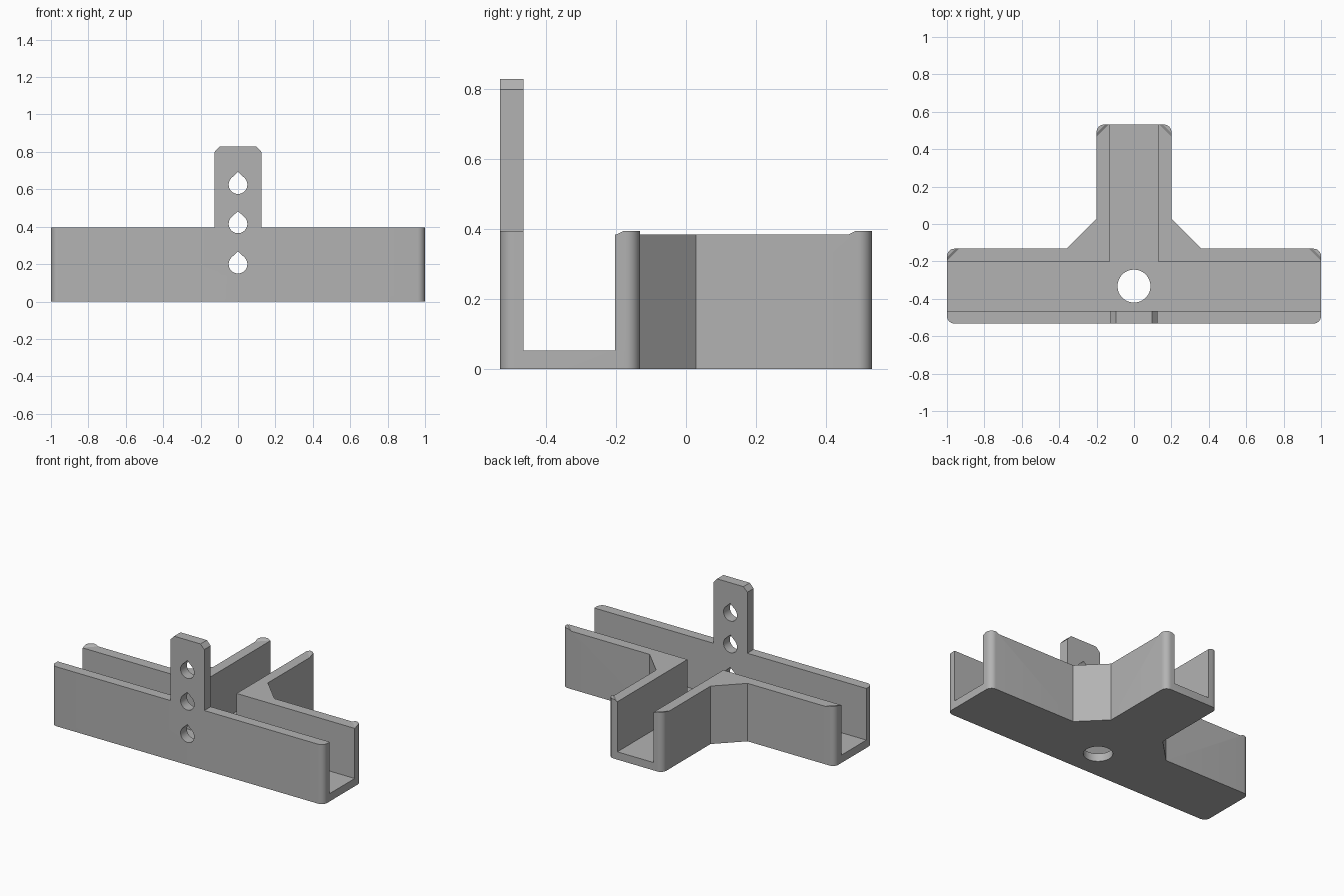
import bpy, bmesh, math
from mathutils import Vector

if "Cube" in bpy.data.objects:
    bpy.data.objects.remove(bpy.data.objects["Cube"], do_unlink=True)

# Single plain grey material
GREY = (0.45, 0.45, 0.45, 1)
grey = bpy.data.materials.new("plain_grey")
grey.use_nodes = True
grey.diffuse_color = GREY
grey.node_tree.nodes["Principled BSDF"].inputs["Base Color"].default_value = GREY

# Main dimensions
FRONT, BACK = -0.532, 0.532
WALL_IN, BAR_BACK, SLOT_BACK = -0.465, -0.132, -0.203
STEM, SLOT = 0.2, 0.132
FLOOR, RIM, TOP = 0.052, 0.385, 0.395


def mirrored(half):
    """Close a right-hand outline with its mirror image."""
    return half + [(-x, y) for x, y in reversed(half)]


def arc(cx, cy, r, start, end, steps=8):
    angles = [math.radians(start + (end - start) * i / steps) for i in range(steps + 1)]
    return [(cx + r * math.cos(a), cy + r * math.sin(a)) for a in angles]


def loft(name, low, high):
    """Solid between two 3D loops with equal point counts."""
    bm = bmesh.new()
    a, b = ([bm.verts.new(p) for p in loop] for loop in (low, high))
    bm.faces.new(a)
    bm.faces.new(b)
    for i in range(len(a)):
        j = (i + 1) % len(a)
        bm.faces.new((a[i], a[j], b[j], b[i]))
    bmesh.ops.recalc_face_normals(bm, faces=bm.faces)
    mesh = bpy.data.meshes.new(name)
    bm.to_mesh(mesh)
    bm.free()
    mesh.materials.append(grey)
    obj = bpy.data.objects.new(name, mesh)
    bpy.context.collection.objects.link(obj)
    return obj


def upright(name, outline, z0, z1):
    return loft(name, [(x, y, z0) for x, y in outline], [(x, y, z1) for x, y in outline])


def facing(name, outline, y0, y1):
    return loft(name, [(x, y0, z) for x, z in outline], [(x, y1, z) for x, z in outline])


def combine(target, tool, operation):
    tool.hide_render = True
    mod = target.modifiers.new(operation.lower(), 'BOOLEAN')
    mod.operation, mod.object, mod.solver = operation, tool, 'EXACT'
    bpy.context.view_layer.objects.active = target
    bpy.ops.object.modifier_apply(modifier=mod.name)
    bpy.data.objects.remove(tool, do_unlink=True)


# T-shaped block with rounded outer corners and diagonal gussets
R = 0.04
half = (arc(1 - R, FRONT + R, R, -90, 0) + arc(1 - R, BAR_BACK - R, R, 0, 90)
        + [(0.36, BAR_BACK), (STEM, 0.028)] + arc(STEM - R, BACK - R, R, 0, 90))
bracket = upright("channel_bracket", mirrored(half), 0, TOP)

# T-shaped channel
channel = mirrored([(1.2, WALL_IN), (1.2, SLOT_BACK), (SLOT, SLOT_BACK), (SLOT, 0.7)])
combine(bracket, upright("channel_cutter", channel, FLOOR, 1), 'DIFFERENCE')


# Lower the rear rims, leaving small sloped lips at the corners
def rim_loop(c, z):
    pts = mirrored([(1.1, -0.4), (1.1, BAR_BACK - c - 0.1 + 0.2), (1.1, BAR_BACK - c + 0.1)][:1]
                   + [(1.1, BAR_BACK - c - 0.1), (0.9 - c, BAR_BACK + 0.1),
                      (0.36, BAR_BACK + 0.1), (STEM + 0.1, 0.028),
                      (STEM + 0.1, BACK - c - 0.1), (STEM - c - 0.1, BACK + 0.1)])
    return [(x, y, z) for x, y in pts]


combine(bracket, loft("rim_cutter", rim_loop(0.066, RIM), rim_loop(0.043, TOP + 0.001)),
        'DIFFERENCE')

# Upright mounting tab with clipped top corners
tab = mirrored([(0.125, 0.2), (0.125, 0.8), (0.097, 0.83)])
combine(bracket, facing("mounting_tab", tab, FRONT, WALL_IN), 'UNION')

# Teardrop screw holes through the front wall and tab
for z in (0.2, 0.415, 0.625):
    drop = arc(0, z, 0.05, 135, 405, 24) + [(0, z + 0.068)]
    combine(bracket, facing("screw_cutter", drop, -0.7, -0.4), 'DIFFERENCE')

# Round hole through the floor
hole = arc(0, -0.332, 0.088, 0, 360, 48)[:-1]
combine(bracket, upright("floor_hole_cutter", hole, -0.1, 0.2), 'DIFFERENCE')

# Smooth curves, sharp edges
bpy.ops.object.select_all(action='DESELECT')
bracket.select_set(True)
bpy.context.view_layer.objects.active = bracket
bpy.ops.object.shade_smooth_by_angle(angle=math.radians(30))
